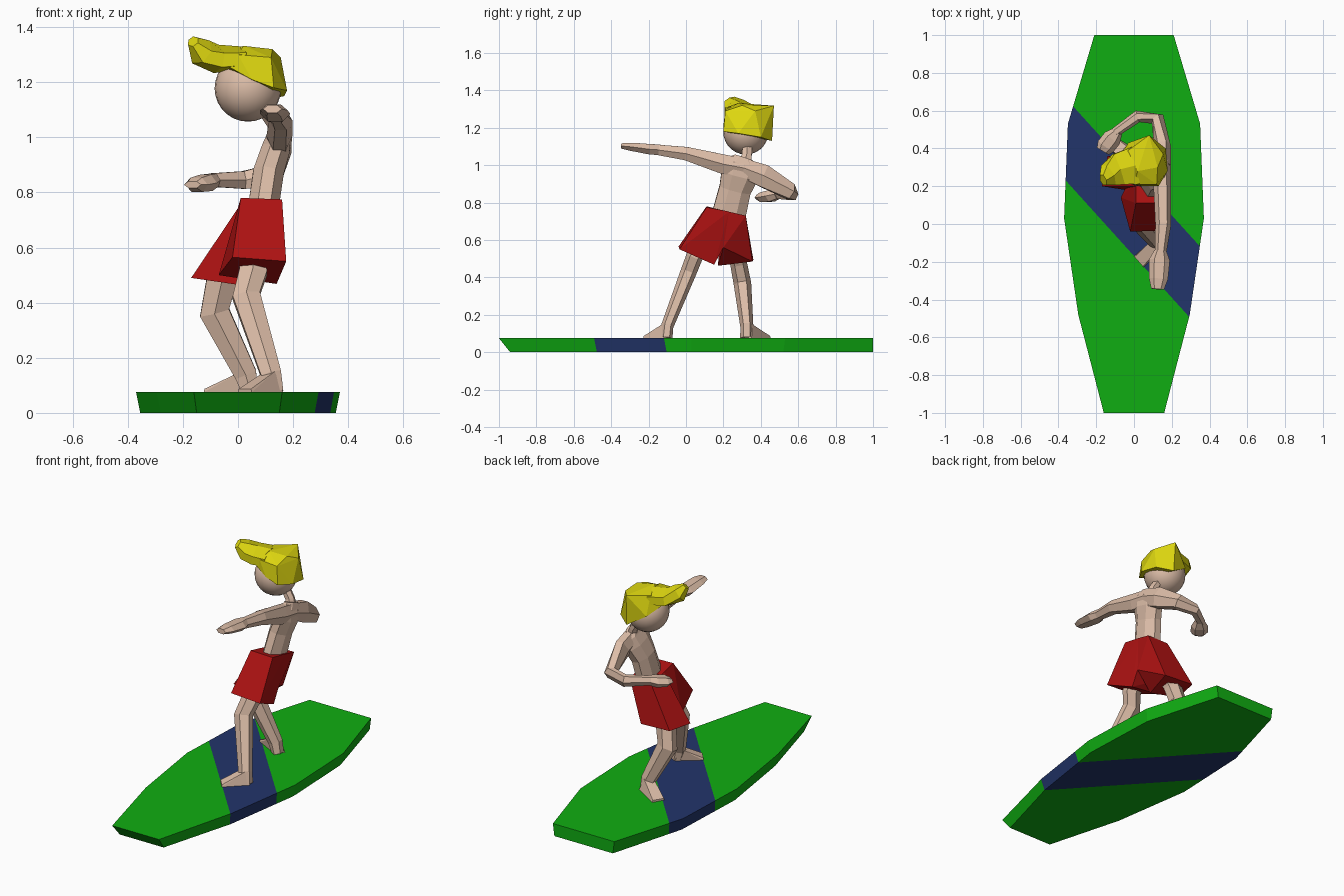
import bpy, bmesh, math
from mathutils import Vector as V


def material(name, *rgb):
    m = bpy.data.materials.new(name)
    m.diffuse_color = (*rgb, 1)
    return m


GREEN = material("board green", 0.005, 0.42, 0.006)
BLUE = material("stripe navy", 0.016, 0.035, 0.145)
SKIN = material("skin", 0.72, 0.51, 0.39)
RED = material("shorts red", 0.42, 0.006, 0.006)
YELLOW = material("hair yellow", 0.73, 0.68, 0.005)


def finish(name, bm, *mats):
    bmesh.ops.recalc_face_normals(bm, faces=bm.faces)
    me = bpy.data.meshes.new(name)
    bm.to_mesh(me)
    bm.free()
    for m in mats:
        me.materials.append(m)
    ob = bpy.data.objects.new(name, me)
    bpy.context.collection.objects.link(ob)
    return ob


def loft(name, stations, ref, mat, n=6):
    """Closed tube; station = x, y, z, half size along ref, half size across."""
    bm = bmesh.new()
    pts = [V(s[:3]) for s in stations]
    rings = []
    for i, s in enumerate(stations):
        t = (pts[min(i + 1, len(pts) - 1)] - pts[max(i - 1, 0)]).normalized()
        r = V(ref)
        u = (r - t * r.dot(t)).normalized()
        w = t.cross(u)
        ring = []
        for k in range(n):
            a = 2 * math.pi * (k + 0.5) / n
            c = math.cos(a) / math.cos(math.pi / n)
            ring.append(bm.verts.new(pts[i] + u * c * s[3] + w * math.sin(a) * s[4]))
        rings.append(ring)
    for a, b in zip(rings, rings[1:]):
        for k in range(n):
            bm.faces.new((a[k], a[(k + 1) % n], b[(k + 1) % n], b[k]))
    bm.faces.new(rings[0])
    bm.faces.new(rings[-1])
    return finish(name, bm, mat)


def hull(name, points, mat):
    bm = bmesh.new()
    for p in points:
        bm.verts.new(p)
    res = bmesh.ops.convex_hull(bm, input=bm.verts)
    loose = [v for v in bm.verts if not v.link_faces]
    bmesh.ops.delete(bm, geom=loose, context='VERTS')
    bmesh.ops.dissolve_limit(bm, angle_limit=0.06, verts=bm.verts, edges=bm.edges)
    return finish(name, bm, mat)


# Surfboard: mirrored outline, slightly narrower underneath, cut by a diagonal stripe
T = 0.075
half_top = [(0.16, -1), (0.295, -0.48), (0.37, 0.03), (0.35, 0.53), (0.21, 1)]
half_low = [(0.15, -0.94), (0.28, -0.47), (0.355, 0.03), (0.335, 0.52), (0.2, 1)]
bm = bmesh.new()
loops = []
for half, z in ((half_low, 0), (half_top, T)):
    outline = half + [(-x, y) for x, y in reversed(half)]
    loops.append([bm.verts.new((x, y, z)) for x, y in outline])
low, top = loops
for k in range(len(low)):
    j = (k + 1) % len(low)
    bm.faces.new((low[k], low[j], top[j], top[k]))
bm.faces.new(low)
bm.faces.new(top)
for d in (0.267, -0.169):
    bmesh.ops.bisect_plane(bm, geom=bm.verts[:] + bm.edges[:] + bm.faces[:],
                           plane_co=(0, d, 0), plane_no=(1.105, 1, 0))
for f in bm.faces:
    c = f.calc_center_median()
    f.material_index = int(-0.169 < c.y + 1.105 * c.x < 0.267)
finish("surfboard", bm, GREEN, BLUE)

# Legs
loft("front_leg", [(0.05, 0.09, 0.60, .05, .045), (0.055, 0.045, 0.51, .05, .045),
                   (0.03, 0.012, 0.425, .05, .043), (0.12, -0.10, 0.14, .037, .033),
                   (0.135, -0.105, T, .03, .033)], (1, 0, 0), SKIN)
loft("rear_leg", [(0.0, 0.26, 0.60, .055, .045), (-0.06, 0.28, 0.48, .055, .045),
                  (-0.085, 0.302, 0.365, .054, .047), (0.028, 0.325, 0.14, .04, .035),
                  (0.045, 0.325, T, .03, .035)], (1, 0, 0), SKIN)


# Feet: wedges from heel to toe
def foot(name, heel, toe, ankle):
    h, t, a = V((*heel, T)), V((*toe, T)), V((*ankle, 0.15))
    s = V((h.y - t.y, t.x - h.x, 0)).normalized()
    pts = []
    for k in (-1, 1):
        pts += [h + s * k * .03, t + s * k * .038, t + s * k * .034 + V((0, 0, .012)),
                a + s * k * .028]
    hull(name, pts, SKIN)


foot("front_foot", (0.145, -0.095), (0.025, -0.2), (0.115, -0.105))
foot("rear_foot", (0.06, 0.325), (-0.105, 0.42), (0.025, 0.33))

# Shorts: two legs sharing a crotch
crotch = [(0.14, 0.2, 0.56), (-0.04, 0.2, 0.56)]
hull("shorts_front_leg", crotch + [
    (0.01, 0.11, 0.78), (0.16, 0.11, 0.775), (0.16, 0.23, 0.752), (0.01, 0.23, 0.752),
    (-0.02, -0.04, 0.565), (0.175, -0.035, 0.55), (0.14, 0.15, 0.468), (-0.07, 0.14, 0.50)], RED)
hull("shorts_rear_leg", crotch + [
    (0.01, 0.2, 0.758), (0.16, 0.2, 0.758), (0.16, 0.32, 0.73), (0.015, 0.32, 0.73),
    (-0.17, 0.2, 0.49), (0.02, 0.17, 0.462), (0.06, 0.355, 0.485), (-0.14, 0.36, 0.495)], RED)

# Torso and neck
loft("torso", [(0.09, 0.228, 0.73, .09, .06), (0.11, 0.262, 0.87, .085, .06),
               (0.135, 0.288, 0.95, .1, .056), (0.148, 0.30, 1.01, .105, .042),
               (0.145, 0.31, 1.04, .05, .03)], (0, 1, 0), SKIN, 8)
loft("neck", [(0.15, 0.31, 0.99, .035, .03), (0.13, 0.325, 1.05, .026, .026),
              (0.085, 0.33, 1.12, .026, .026)], (0, 1, 0), SKIN)

# Arms and hands
UP = (0, 0, 1)
loft("front_arm", [(0.15, 0.31, 0.985, .05, .045), (0.15, 0.2, 1.005, .052, .047),
                   (0.155, 0.0, 1.062, .036, .042), (0.14, -0.16, 1.083, .027, .03)], UP, SKIN)
loft("front_hand", [(0.14, -0.14, 1.082, .028, .032), (0.135, -0.19, 1.085, .028, .055),
                    (0.13, -0.29, 1.098, .022, .05), (0.125, -0.345, 1.103, .014, .034)], UP, SKIN)
loft("rear_arm", [(0.15, 0.31, 0.985, .05, .045), (0.15, 0.41, 0.945, .06, .045),
                  (0.125, 0.555, 0.86, .042, .038), (0.02, 0.57, 0.845, .032, .032),
                  (-0.10, 0.485, 0.845, .024, .026)], UP, SKIN)
loft("rear_hand", [(-0.085, 0.49, 0.845, .024, .028), (-0.115, 0.455, 0.835, .03, .05),
                   (-0.15, 0.41, 0.828, .026, .05), (-0.165, 0.385, 0.828, .012, .036)], UP, SKIN)

# Head
bm = bmesh.new()
bmesh.ops.create_uvsphere(bm, u_segments=24, v_segments=14, radius=0.121)
bmesh.ops.translate(bm, vec=(0.036, 0.32, 1.178), verts=bm.verts)
for f in bm.faces:
    f.smooth = True
finish("head", bm, SKIN)

# Hair: angular cap with a quiff swept over the forehead
hull("hair_cap", [
    (0.05, 0.2, 1.21), (0.13, 0.2, 1.18), (0.178, 0.28, 1.17), (0.168, 0.40, 1.15),
    (0.085, 0.46, 1.13), (-0.03, 0.43, 1.20), (-0.09, 0.33, 1.26), (-0.04, 0.22, 1.26),
    (0.0, 0.21, 1.30), (0.12, 0.21, 1.29), (0.155, 0.37, 1.29), (0.08, 0.47, 1.318),
    (0.02, 0.28, 1.332), (0.125, 0.3, 1.32), (-0.03, 0.39, 1.315)], YELLOW)
loft("hair_quiff", [(0.01, 0.31, 1.285, .10, .045), (-0.08, 0.29, 1.285, .085, .052),
                    (-0.135, 0.258, 1.31, .06, .052), (-0.163, 0.232, 1.348, .03, .022)],
     (0, 1, 0), YELLOW)
